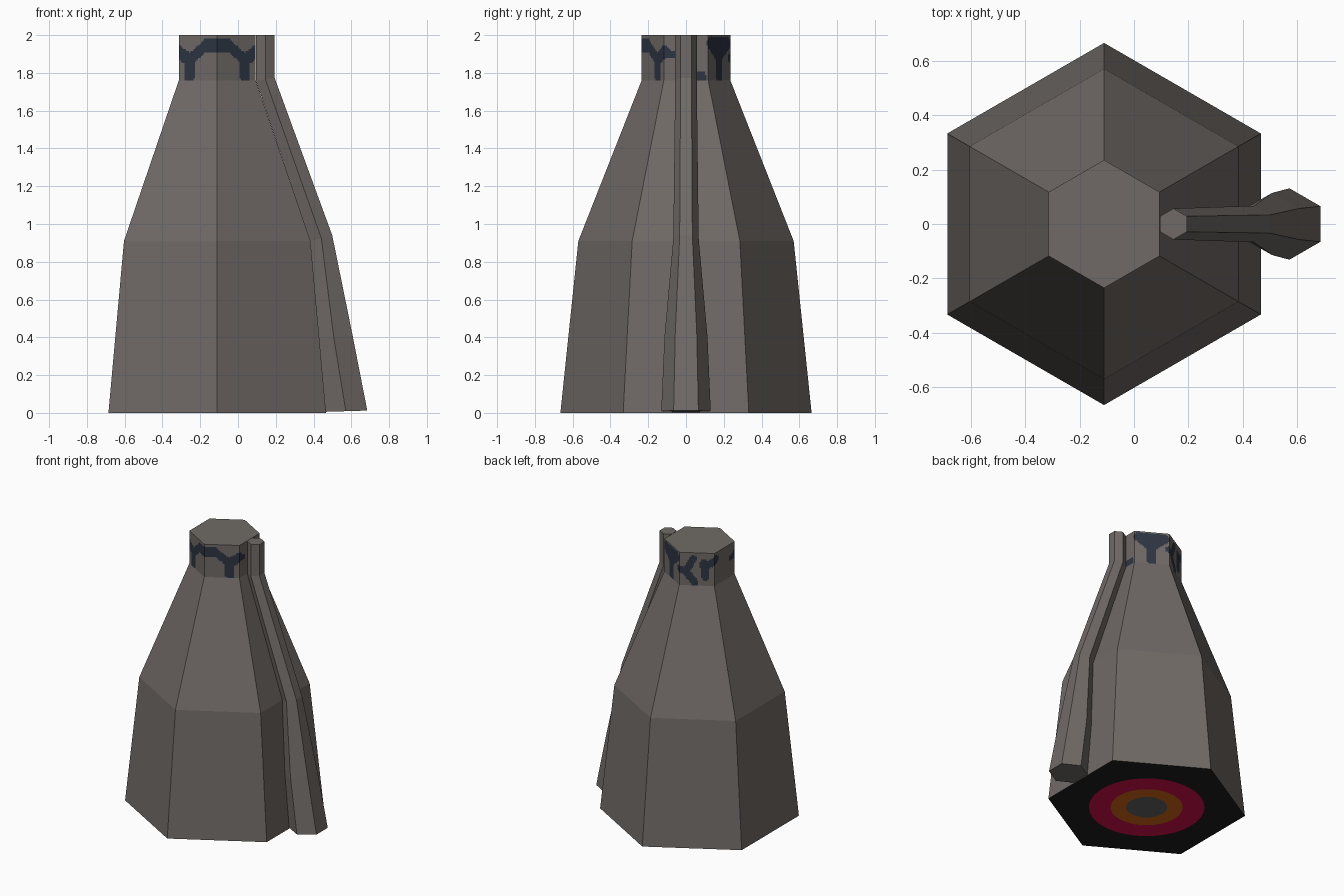
import bpy, math

if "Cube" in bpy.data.objects:
    bpy.data.objects.remove(bpy.data.objects["Cube"])

CX = -0.11            # body axis
COS30 = math.cos(math.pi / 6)


def material(name, r, g, b):
    lin = [((c / 255 + 0.055) / 1.055) ** 2.4 for c in (r, g, b)]
    m = bpy.data.materials.new(name)
    m.diffuse_color = (*lin, 1)
    m.use_nodes = True
    m.node_tree.nodes["Principled BSDF"].inputs["Base Color"].default_value = m.diffuse_color
    return m


GREY = material("warm_grey_metal", 112, 106, 102)
NAVY = material("navy_marking", 45, 53, 66)
BLACK = material("nozzle_black", 30, 30, 30)
RED = material("glow_crimson", 212, 14, 74)
ORANGE = material("glow_orange", 212, 104, 20)
CORE = material("core_grey", 99, 99, 99)


def make(name, verts, faces, mats, indices=None):
    me = bpy.data.meshes.new(name)
    me.from_pydata(verts, [], faces)
    for m in mats:
        me.materials.append(m)
    if indices:
        for p, i in zip(me.polygons, indices):
            p.material_index = i
    me.update()
    ob = bpy.data.objects.new(name, me)
    bpy.context.collection.objects.link(ob)
    return ob


def loft(rings, n):
    """Join rings of n vertices, listed bottom to top, with quads."""
    verts = [v for r in rings for v in r]
    faces = [(k * n + i, k * n + (i + 1) % n, (k + 1) * n + (i + 1) % n, (k + 1) * n + i)
             for k in range(len(rings) - 1) for i in range(n)]
    return verts, faces


def hex_ring(cx, r, z, tilt=0.0):
    out = []
    for i in range(6):
        a = math.pi / 2 + i * math.pi / 3
        dx = r * math.cos(a)
        out.append((cx + dx, r * math.sin(a), z + tilt * dx))
    return out


# Bell-shaped body
v, f = loft([hex_ring(CX, 0.665, 0), hex_ring(CX, 0.57, 0.91), hex_ring(CX, 0.235, 1.76)], 6)
make("bell_body", v, f, [GREY])

# Neck with a web of navy markings; strokes are (start, end, half width)
# in (distance round the neck from the front corner, height)
R = 0.235
FRONT = [((0.168, 1.785), (0.168, 1.86), 0.034),       # mirrored pair of front faces
         ((0.168, 1.87), (0.235, 1.91), 0.034),
         ((0.168, 1.87), (0.07, 1.945), 0.028),
         ((0.0, 1.945), (0.055, 1.945), 0.040),
         ((0.235, 1.90), (0.285, 1.90), 0.018)]
BACK = [((0.41, 1.775), (0.425, 1.775), 0.035),        # right face
        ((0.585, 1.785), (0.585, 1.87), 0.033),        # back right face
        ((0.585, 1.885), (0.50, 1.96), 0.036),
        ((0.585, 1.885), (0.67, 1.955), 0.032),
        ((0.50, 1.955), (0.67, 1.955), 0.036),
        ((0.81, 1.78), (0.75, 1.86), 0.026),           # back left face
        ((0.75, 1.86), (0.70, 1.88), 0.024),
        ((0.75, 1.86), (0.80, 1.96), 0.024),
        ((0.88, 1.82), (0.87, 1.93), 0.026),
        ((0.87, 1.90), (0.96, 1.95), 0.028)]


def near(u, z, strokes):
    for (ax, az), (bx, bz), w in strokes:
        dx, dz = bx - ax, bz - az
        t = max(0, min(1, ((u - ax) * dx + (z - az) * dz) / (dx * dx + dz * dz)))
        if math.hypot(u - ax - t * dx, z - az - t * dz) < w:
            return True
    return False


def marked(u, z):
    return int(near(min(u, 6 * R - u), z, FRONT) or near(u, z, BACK))


COLS, ROWS = 26, 26
n = 6 * COLS
corners = [(CX + R * math.cos(a), R * math.sin(a))
           for a in (-math.pi / 2 + k * math.pi / 3 for k in range(7))]
rings = []
for j in range(ROWS + 1):
    z = 1.76 + 0.24 * j / ROWS
    ring = []
    for i in range(n):
        k, t = i // COLS, (i % COLS) / COLS
        (x0, y0), (x1, y1) = corners[k], corners[k + 1]
        ring.append((x0 + (x1 - x0) * t, y0 + (y1 - y0) * t, z))
    rings.append(ring)
v, f = loft(rings, n)
idx = [marked((i + 0.5) / COLS * R, 1.76 + 0.24 * (j + 0.5) / ROWS)
       for j in range(ROWS) for i in range(n)]
f.append(tuple(range(ROWS * n, ROWS * n + n)))
idx.append(0)
make("neck", v, f, [GREY, NAVY], idx)

# Underside: concentric glow rings inside the hexagon
N = 48


def base_ring(radius=None):
    out = []
    for i in range(N):
        a = math.pi / 2 + 2 * math.pi * i / N
        off = (2 * math.pi * i / N) % (math.pi / 3) - math.pi / 6
        r = radius or 0.665 * COS30 / math.cos(off)
        out.append((CX + r * math.cos(a), r * math.sin(a), 0))
    return out


v, f = loft([base_ring(0.137), base_ring(0.24), base_ring(0.385), base_ring()], N)
idx = [1] * N + [2] * N + [3] * N
f.append(tuple(range(N)))
idx.append(0)
under = make("exhaust_base", v, f, [CORE, ORANGE, RED, BLACK], idx)
# make sure every underside face points down
for p in under.data.polygons:
    if p.normal.z > 0:
        p.flip()

# Side pipe, following the body and flaring at the bottom
v, f = loft([hex_ring(0.571, 0.131, 0.009, 0.03),
             hex_ring(0.507, 0.114, 0.40, 0.15),
             hex_ring(0.441, 0.067, 0.925, 0.25),
             hex_ring(0.145, 0.057, 1.765, 0.15),
             hex_ring(0.145, 0.057, 2.0)], 6)
f += [tuple(reversed(range(6))), tuple(range(24, 30))]
make("side_pipe", v, f, [GREY])
